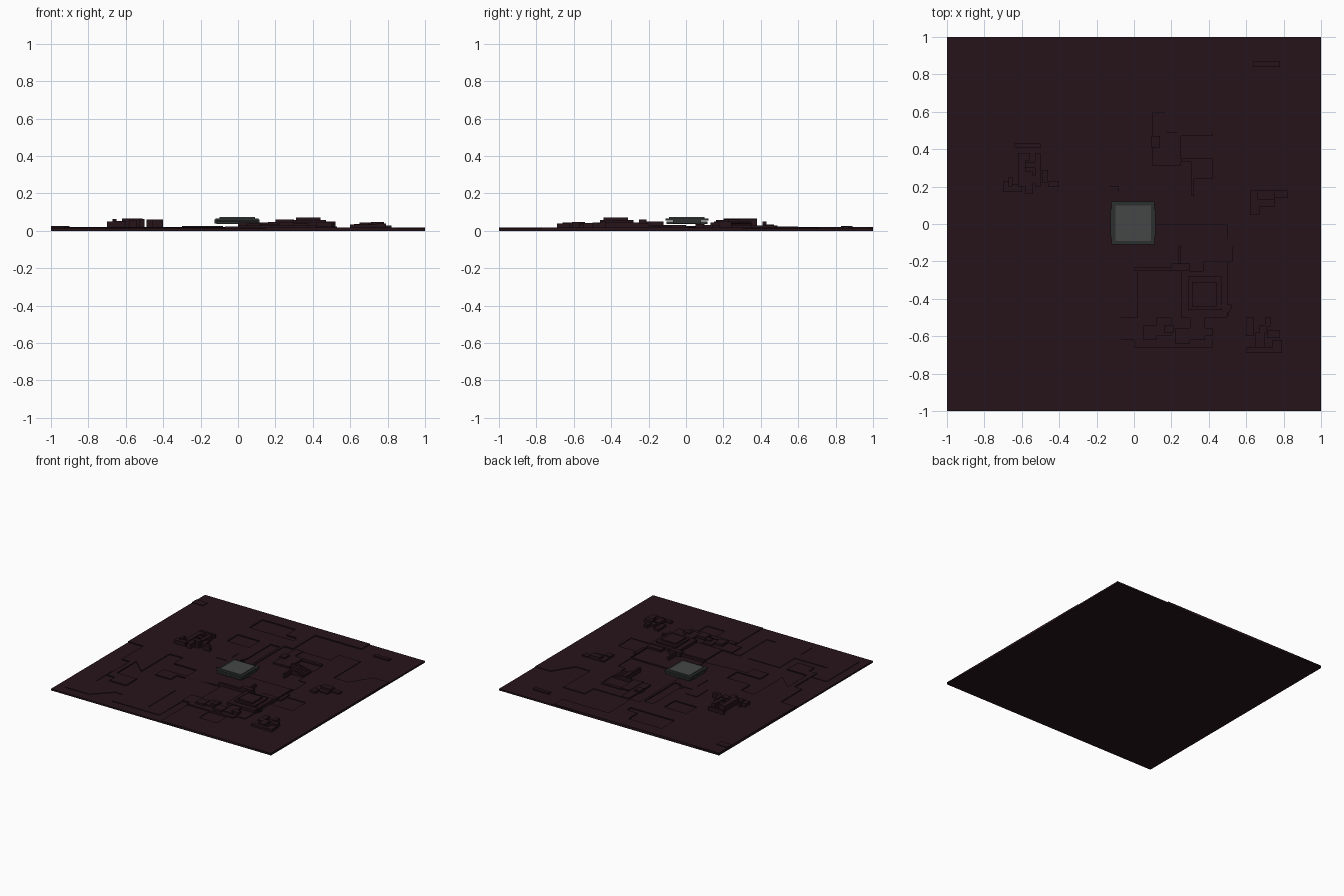
import bpy, bmesh


def material(name, rgb):
    m = bpy.data.materials.new(name)
    m.diffuse_color = (*rgb, 1)
    return m


HULL = material("dark_hull", (0.019, 0.007, 0.010))
GREY = material("core_grey", (0.06, 0.063, 0.062))
TRIM = material("core_trim", (0.024, 0.03, 0.028))


def finish(name, bm, mat):
    bmesh.ops.recalc_face_normals(bm, faces=bm.faces)
    me = bpy.data.meshes.new(name)
    bm.to_mesh(me)
    bm.free()
    me.materials.append(mat)
    ob = bpy.data.objects.new(name, me)
    bpy.context.collection.objects.link(ob)
    return ob


def blocks(name, items, z0, mat=HULL):
    """One object of boxes, each (x0, x1, y0, y1, top)."""
    bm = bmesh.new()
    for x0, x1, y0, y1, z1 in items:
        vs = bmesh.ops.create_cube(bm, size=1)["verts"]
        for v in vs:
            v.co = ((x0 + x1) / 2 + v.co.x * (x1 - x0),
                    (y0 + y1) / 2 + v.co.y * (y1 - y0),
                    (z0 + z1) / 2 + v.co.z * (z1 - z0))
    return finish(name, bm, mat)


def panel(name, outline, z0, z1, holes=()):
    """Extruded flat outline with optional recesses, from a filled 2D curve."""
    cu = bpy.data.curves.new(name, "CURVE")
    cu.dimensions, cu.fill_mode = "2D", "BOTH"
    cu.extrude = (z1 - z0) / 2
    for loop in (outline, *holes):
        sp = cu.splines.new("POLY")
        sp.points.add(len(loop) - 1)
        for p, (x, y) in zip(sp.points, loop):
            p.co = (x, y, 0, 1)
        sp.use_cyclic_u = True
    tmp = bpy.data.objects.new(name + "_outline", cu)
    bpy.context.collection.objects.link(tmp)
    me = bpy.data.meshes.new_from_object(
        tmp.evaluated_get(bpy.context.evaluated_depsgraph_get()))
    bpy.data.objects.remove(tmp)
    bm = bmesh.new()
    bm.from_mesh(me)
    bmesh.ops.remove_doubles(bm, verts=bm.verts, dist=1e-5)
    for v in bm.verts:
        v.co.z += (z0 + z1) / 2
    bpy.data.meshes.remove(me)
    return finish(name, bm, HULL)


def rect(x0, x1, y0, y1):
    return [(x0, y0), (x1, y0), (x1, y1), (x0, y1)]


BASE, LOW, HIGH = 0.013, 0.017, 0.021

# base plate
blocks("base_plate", [(-1, 1, -1, 1, BASE)], 0)

# raised deck over the back left, with recesses
panel("back_left_deck", [
    (-1, 0), (-.86, 0), (-.86, -.28), (-.79, -.28), (-.79, -.57), (-.72, -.57),
    (-.72, -.64), (-.57, -.64), (-.57, -.5), (-.75, -.5), (-.75, -.25), (-.62, -.37),
    (-.62, 0), (-.5, 0), (-.5, -.12), (-.29, -.12), (-.29, -.28), (-.36, -.28),
    (-.36, -.36), (-.5, -.36), (-.5, -.25), (0, -.25), (0, .6), (.08, .6),
    (.08, .89), (.5, .89), (.5, 1), (-1, 1)], 0.005, HIGH,
    [[(-.4, .72), (0, .72), (0 - .005, .77), (-.1, .77), (-.1, .89), (-.4, .89)],
     rect(-.4, -.2, .43, .57),
     [(-.15, .17), (-.02, .17), (-.02, .57), (-.1, .57), (-.1, .25)]])

# raised deck over the front right
panel("front_right_deck", [
    (0, -1), (1, -1), (1, .53), (.86, .53), (.75, .36), (.62, .36), (.62, .71),
    (.42, .71), (.42, .6), (.17, .6), (.17, .49), (.43, .49), (.43, .17), (.5, .17),
    (.5, -.12), (.7, -.12), (.7, -.29), (.5, -.29), (.5, -.5), (.36, -.5),
    (.36, -.79), (.2, -.79), (.2, -.66), (0, -.66)], 0.005, 0.018)

# shallow deck at the front left
panel("front_left_deck", [
    (-.93, -.5), (-.93, -.92), (-.71, -.92), (-.57, -.78), (-.5, -.78), (-.5, -.92),
    (-.07, -.92), (-.07, -.5), (-.14, -.5), (-.14, -.85), (-.22, -.85), (-.22, -.5),
    (-.5, -.5), (-.5, -.7), (-.8, -.7), (-.8, -.5)], 0.005, LOW)

# small hatches on the rim
blocks("rim_hatches", [(-1, -.9, .83, .89, .026), (.64, .78, .84, .87, .024),
                       (-.3, -.2, .14, .29, .025), (-.2, -.08, 0, .2, .025)], 0.01)

# tower block at the left
blocks("left_towers", [
    (-.7, -.65, .17, .23, .05), (-.67, -.65, .2, .25, .062), (-.65, -.6, .17, .21, .052),
    (-.62, -.58, .2, .38, .065), (-.58, -.54, .16, .28, .058), (-.56, -.51, .22, .26, .066),
    (-.6, -.5, .30, .33, .055), (-.53, -.5, .2, .38, .062), (-.49, -.46, .22, .29, .06),
    (-.46, -.4, .2, .23, .06), (-.64, -.5, .41, .43, .05), (-.58, -.56, .34, .38, .066)],
    0.01)

# stepped fortress at the front centre
blocks("centre_terraces", [
    (0, .5, -.25, 0, .024), (.02, .3, -.5, -.25, .022), (.25, .5, -.5, -.25, .045),
    (.29, .47, -.46, -.28, .057), (.31, .44, -.44, -.31, .07), (.37, .5, -.25, -.2, .04),
    (.2, .3, -.25, -.21, .06), (0, .25, -.25, -.23, .045), (.235, .25, -.25, -.12, .05)],
    0.01)
blocks("corner_stairs", [
    (.28 + .02 * i, .5 + .004 * i, -.5 + .01 * i, -.45 + .004 * i, .024 + .005 * i)
    for i in range(6)], 0.01)

# jagged front wall
blocks("front_wall", [
    (-.07, .5, -.62, -.5, .024), (0, .42, -.66, -.62, .028), (.05, .12, -.62, -.54, .042),
    (.12, .2, -.6, -.5, .036), (.16, .21, -.58, -.54, .046), (.22, .3, -.64, -.56, .044),
    (.3, .38, -.62, -.5, .038), (.36, .42, -.6, -.56, .045)], 0.01)

# wall and descending stairs at the back right
blocks("back_wall", [(.25, .32, .335, .35, .045), (.305, .32, .15, .35, .05),
                     (.1, .17, .31, .6, .024), (.17, .25, .31, .49, .028),
                     (.09, .14, .41, .47, .034)], 0.01)
blocks("back_stairs", [(.32, .34 + .02 * i, .24, .35, .048 - .005 * i)
                       for i in range(5)], 0.01)

# small outposts at the right
blocks("front_right_outpost", [
    (.6, .79, -.69, -.66, .035), (.6, .64, -.6, -.5, .035), (.65, .7, -.66, -.58, .045),
    (.7, .73, -.55, -.5, .042), (.71, .78, -.61, -.57, .046), (.74, .79, -.69, -.62, .038),
    (.67, .71, -.58, -.54, .037)], 0.01)
blocks("back_right_outpost", [
    (.62, .75, .09, .18, .03), (.62, .67, .05, .1, .036), (.66, .75, .13, .18, .045),
    (.7, .82, .14, .18, .028)], 0.01)

# low ridges
blocks("ridges", [(.49, .5, -.29, 0, .03), (.5, .53, -.2, -.08, .024),
                  (.23, .42, .47, .5, .024)], 0.01)

# central core: stacked slabs with side tabs, hovering over the deck
CX = -.005
blocks("core_body", [(CX - .11, CX + .11, -.105, .115, .05)], 0.036, TRIM)
blocks("core_tabs", [(CX - .12, CX + .12, -.07, .08, .06)], 0.04, TRIM)
blocks("core_slab", [(CX - .115, CX + .115, -.11, .12, .066)], 0.054, TRIM)
blocks("core_top", [(CX - .095, CX + .095, -.09, .10, .073)], 0.064, GREY)
